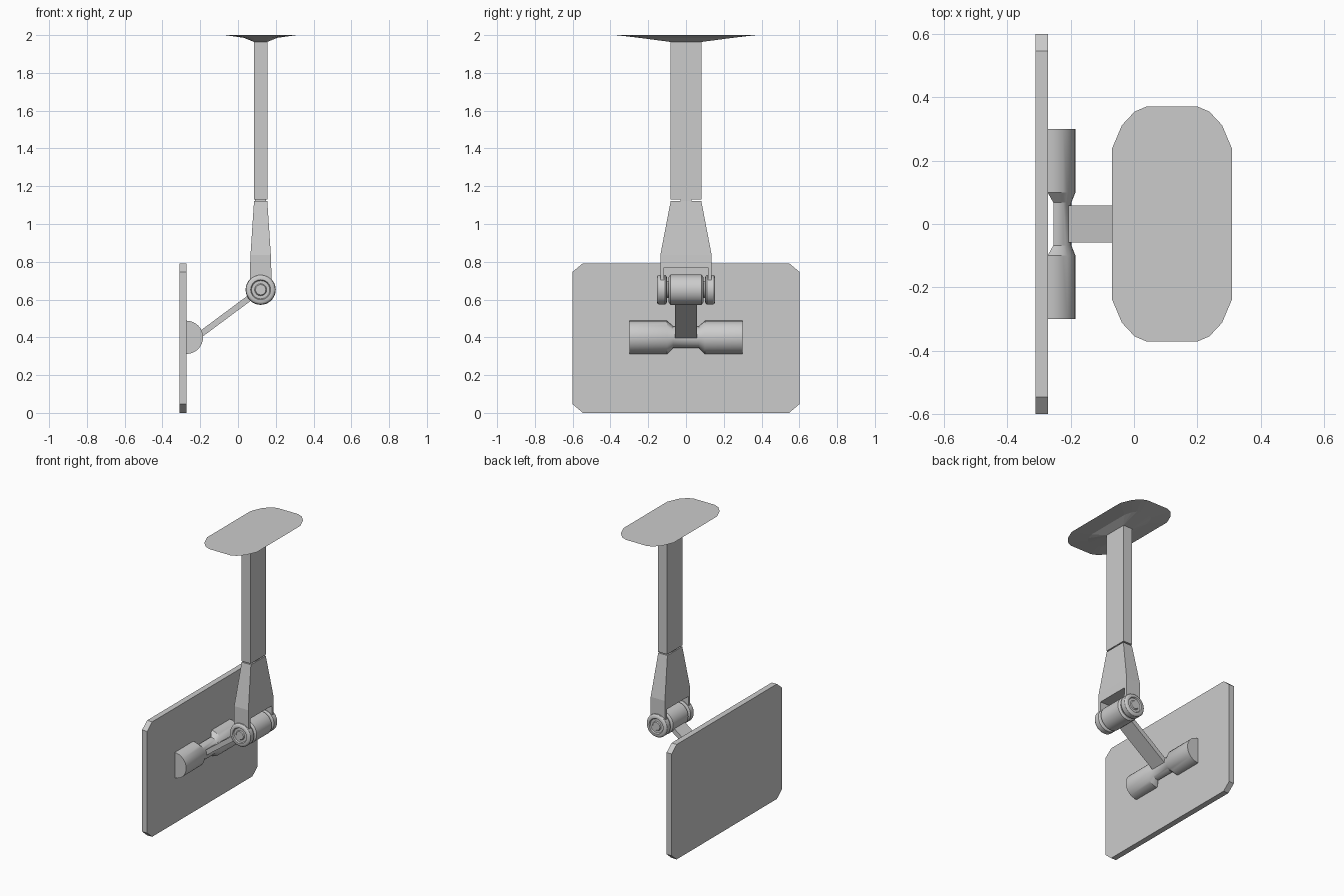
import bpy, bmesh, math
from mathutils import Vector

if "Cube" in bpy.data.objects:
    bpy.data.objects.remove(bpy.data.objects["Cube"])

CX, AXIS_Z = 0.12, 0.652          # column centre in x, height of the hinge axis


def loft(name, rings, smooth=False):
    """Skin closed rings of equal length and cap both ends."""
    bm = bmesh.new()
    rows = [[bm.verts.new(p) for p in ring] for ring in rings]
    for a, b in zip(rows, rows[1:]):
        for i in range(len(a)):
            j = (i + 1) % len(a)
            bm.faces.new((a[i], a[j], b[j], b[i]))
    bm.faces.new(rows[0])
    bm.faces.new(rows[-1][::-1])
    bmesh.ops.recalc_face_normals(bm, faces=bm.faces)
    mesh = bpy.data.meshes.new(name)
    bm.to_mesh(mesh)
    bm.free()
    obj = bpy.data.objects.new(name, mesh)
    bpy.context.collection.objects.link(obj)
    if smooth:
        bpy.ops.object.select_all(action='DESELECT')
        bpy.context.view_layer.objects.active = obj
        obj.select_set(True)
        bpy.ops.object.shade_smooth_by_angle(angle=math.radians(30))
    return obj


def rect(hx, hy, z, y=0.0):
    return [(CX + sx * hx, y + sy * hy, z) for sx, sy in ((-1, -1), (1, -1), (1, 1), (-1, 1))]


def lathe(name, profile, n=32):
    """Turn (y, radius) points around the hinge axis."""
    return loft(name, [[(CX + r * math.cos(2 * math.pi * i / n), y,
                         AXIS_Z + r * math.sin(2 * math.pi * i / n)) for i in range(n)]
                       for y, r in profile], True)


# Ceiling plate: rounded outline shrinking down to the column
quarter = [(0.19, 0.237), (0.158, 0.312), (0.118, 0.355), (0.08, 0.371)]
outline = (quarter + [(-x, y) for x, y in quarter[::-1]]
           + [(-x, -y) for x, y in quarter] + [(x, -y) for x, y in quarter[::-1]])


def plate_ring(z, hx, hy):
    return [(CX + x * hx / 0.19, y * hy / 0.371, z) for x, y in outline]


def column_ring(z):
    return [(CX + math.copysign(0.035, x), math.copysign(0.083, y) * (1 if abs(x) < 0.15 else 0.95), z)
            for x, y in outline]


loft("ceiling_plate", [plate_ring(2.0, 0.19, 0.371), plate_ring(1.986, 0.09, 0.25), column_ring(1.964)])

# Column and the short swivel neck below it
loft("column", [rect(0.035, 0.083, 1.13), rect(0.035, 0.083, 1.966)])
loft("swivel_neck", [rect(0.029, 0.028, 1.115), rect(0.029, 0.028, 1.135)])

# Fork: tapered body with two cheeks reaching the hinge
loft("fork_body", [rect(0.035, 0.081, 1.122), rect(0.054, 0.136, 0.835), rect(0.056, 0.136, 0.77)])
for side, s in (("left", -1), ("right", 1)):
    loft(f"fork_cheek_{side}", [rect(0.056, 0.010, 0.77, s * 0.126), rect(0.058, 0.010, 0.65, s * 0.126)])
    # Hinge end disc with a recessed face and central bolt
    disc = [(0.100, 0.062), (0.104, 0.073), (0.110, 0.078), (0.144, 0.078), (0.150, 0.074),
            (0.154, 0.066), (0.154, 0.053), (0.146, 0.048), (0.146, 0.032), (0.152, 0.027)]
    lathe(f"hinge_disc_{side}", [(s * y, r) for y, r in disc])

# Hinge barrel and axle
lathe("hinge_barrel", [(-0.092, 0.066), (-0.082, 0.08), (0.082, 0.08), (0.092, 0.066)])
lathe("hinge_axle", [(-0.12, 0.045), (0.12, 0.045)])

# Sloping arm from the barrel to the mount
start, end = Vector((CX, 0, AXIS_Z)), Vector((-0.225, 0, 0.396))
d = (end - start).normalized()
side_off = Vector((-d.z, 0, d.x)) * 0.016
loft("arm", [[p + side_off * a + Vector((0, b * 0.058, 0))
              for a, b in ((-1, -1), (1, -1), (1, 1), (-1, 1))] for p in (start, end)])


# Half-round mount with a narrowed waist
def half_round(y, scale):
    x0 = -0.273 + (0.018 if scale < 1 else 0)
    angles = [math.pi * (i / 16 - 0.5) for i in range(17)]
    return [(x0 + 0.088 * scale * math.cos(a), y, 0.4 + 0.088 * scale * math.sin(a)) for a in angles]


loft("screen_mount", [half_round(y, s) for y, s in
                      ((-0.3, 1), (-0.1, 1), (-0.068, 0.65), (0.068, 0.65), (0.1, 1), (0.3, 1))], True)

# Flat screen panel with clipped corners
panel = [(0.6, 0.046), (0.6, 0.747), (0.546, 0.792), (-0.546, 0.792),
         (-0.6, 0.747), (-0.6, 0.046), (-0.546, 0), (0.546, 0)]
loft("screen_panel", [[(x, y, z) for y, z in panel] for x in (-0.311, -0.272)])
